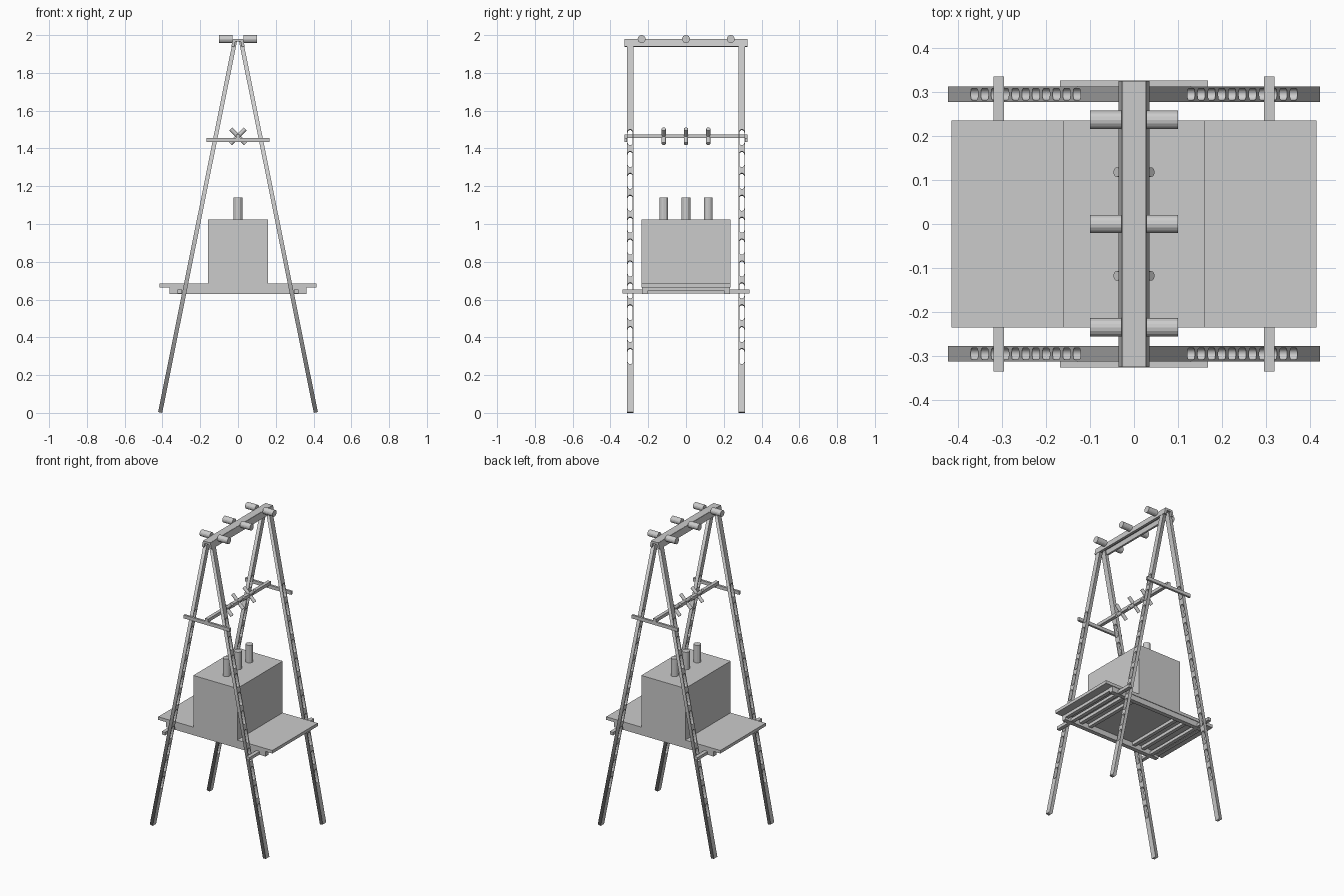
import bpy, math
from mathutils import Matrix, Vector

if "Cube" in bpy.data.objects:
    bpy.data.objects.remove(bpy.data.objects["Cube"])

grey = bpy.data.materials.new("plain grey")
grey.diffuse_color = (0.6, 0.6, 0.6, 1)
grey.use_nodes = True
grey.node_tree.nodes["Principled BSDF"].inputs["Base Color"].default_value = grey.diffuse_color


def make(name, verts, faces):
    me = bpy.data.meshes.new(name)
    me.from_pydata(verts, [], faces)
    me.materials.append(grey)
    ob = bpy.data.objects.new(name, me)
    bpy.context.collection.objects.link(ob)
    return ob


def box(name, x0, x1, y0, y1, z0, z1):
    v = [(x, y, z) for x in (x0, x1) for y in (y0, y1) for z in (z0, z1)]
    f = [(0, 1, 3, 2), (4, 6, 7, 5), (0, 4, 5, 1), (2, 3, 7, 6), (0, 2, 6, 4), (1, 5, 7, 3)]
    return make(name, v, f)


def rod(name, a, b, r, n=12):
    """Cylinder between two points."""
    a, b = Vector(a), Vector(b)
    q = (b - a).to_track_quat('Z', 'Y')
    ring = [q @ Vector((r * math.cos(2 * math.pi * i / n), r * math.sin(2 * math.pi * i / n), 0))
            for i in range(n)]
    v = [a + p for p in ring] + [b + p for p in ring]
    f = [(i, (i + 1) % n, n + (i + 1) % n, n + i) for i in range(n)]
    f += [tuple(reversed(range(n))), tuple(range(n, 2 * n))]
    return make(name, v, f)


def prism_y(name, profile, y0, y1):
    """Extrude an x-z profile along y."""
    n = len(profile)
    v = [(x, y, z) for y in (y0, y1) for x, z in profile]
    f = [(i, (i + 1) % n, n + (i + 1) % n, n + i) for i in range(n)]
    f += [tuple(reversed(range(n))), tuple(range(n, 2 * n))]
    return make(name, v, f)


# Slotted legs: flat outline with rounded slots, extruded and leaned inwards
def leg(sx, sy):
    foot, top = Vector((sx * 0.412, 0, 0.0022)), Vector((sx * 0.016, 0, 1.97))
    length = (top - foot).length
    cu = bpy.data.curves.new("leg", 'CURVE')
    cu.dimensions = '2D'
    cu.fill_mode = 'BOTH'
    cu.extrude = 0.011

    def loop(pts):
        s = cu.splines.new('POLY')
        s.points.add(len(pts) - 1)
        for p, (x, y) in zip(s.points, pts):
            p.co = (x, y, 0, 1)
        s.use_cyclic_u = True

    w, r = 0.0175, 0.013
    loop([(0, -w), (length, -w), (length, w), (0, w)])
    for i in range(11):
        c = (0.296 + 0.1159 * i) * length / 1.968
        loop([(c + (0.03 if k < 6 else -0.03) + r * math.cos(t), r * math.sin(t))
              for k in range(12)
              for t in [-math.pi / 2 + math.pi * (k if k < 6 else k - 1) / 5]])
    u = (top - foot).normalized()
    v = Vector((0, 1, 0))
    m = Matrix((u, v, u.cross(v))).transposed().to_4x4()
    m.translation = foot + Vector((0, sy * 0.2955, 0))
    tmp = bpy.data.objects.new("leg_outline", cu)
    bpy.context.collection.objects.link(tmp)
    bpy.context.view_layer.update()
    dg = bpy.context.evaluated_depsgraph_get()
    me = bpy.data.meshes.new_from_object(tmp.evaluated_get(dg))
    bpy.data.objects.remove(tmp)
    me.transform(m)
    me.materials.clear()
    me.materials.append(grey)
    ob = bpy.data.objects.new("leg", me)
    bpy.context.collection.objects.link(ob)


for sx in (-1, 1):
    for sy in (-1, 1):
        leg(sx, sy)

# Top beam: two leaning boards under a narrow cap
prism_y("top_beam_cap", [(-0.026, 1.966), (0.026, 1.966), (0.024, 1.98), (-0.024, 1.98)],
        -0.325, 0.325)
for s in (-1, 1):
    prism_y("top_beam_side", [(s * 0.035, 1.94), (s * 0.027, 1.98), (s * 0.012, 1.975),
                              (s * 0.020, 1.938)][::s], -0.325, 0.325)
    # Hanging pegs
    for y in (-0.235, 0, 0.237):
        rod("top_peg", (s * 0.028, y, 1.979), (s * 0.1, y, 1.979), 0.021, 16)

# Upper cross bars, spindle and crossed pegs
for s in (-1, 1):
    box("upper_crossbar", -0.168, 0.168, s * 0.319 - 0.007, s * 0.319 + 0.007, 1.433, 1.455)
box("spindle", -0.011, 0.011, -0.326, 0.326, 1.454, 1.475)
for y in (-0.118, 0, 0.118):
    for s in (-1, 1):
        d = 0.039
        rod("crossed_peg", (-s * d, y, 1.464 - d), (s * d, y, 1.464 + d), 0.011)

# Shelf with frame and slats underneath
box("shelf", -0.415, 0.415, -0.236, 0.236, 0.665, 0.685)
for s in (-1, 1):
    box("shelf_rail", -0.363, 0.363, s * 0.218 - 0.014, s * 0.218 + 0.014, 0.63, 0.666)
    box("support_bar", s * 0.308 - 0.012, s * 0.308 + 0.012, -0.335, 0.335, 0.632, 0.652)
    for x in (0.17, 0.24, 0.35):
        box("slat", s * x - 0.012, s * x + 0.012, -0.205, 0.205, 0.645, 0.666)

# Chest with three posts on the lid
box("chest", -0.16, 0.16, -0.236, 0.236, 0.684, 1.025)
for y in (-0.118, 0, 0.118):
    rod("chest_post", (0, y, 1.02), (0, y, 1.14), 0.023)
